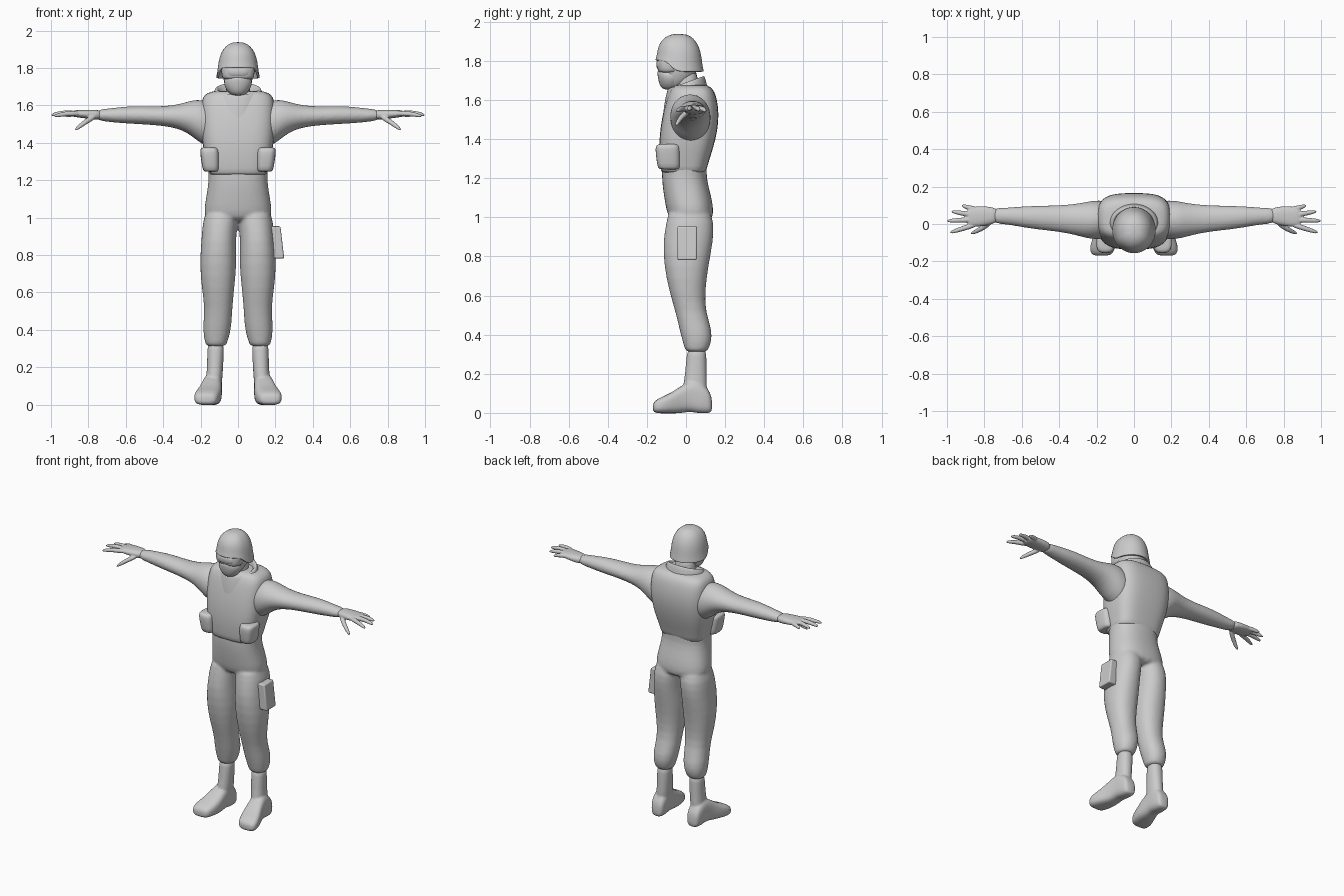
import bpy, bmesh, math
from mathutils import Vector

default_cube = bpy.data.objects.get("Cube")
if default_cube:
    bpy.data.objects.remove(default_cube, do_unlink=True)

GREY = (0.6, 0.6, 0.6, 1.0)
material = bpy.data.materials.new("uniform_grey")
material.use_nodes = True
material.diffuse_color = GREY
for node in material.node_tree.nodes:
    if node.type == 'BSDF_PRINCIPLED':
        node.inputs["Base Color"].default_value = GREY

X, Y, Z = range(3)
SEGMENTS = 24
ANGLES = [math.tau * i / SEGMENTS for i in range(SEGMENTS)]


def bridge(bm, rings, cap_start=True, cap_end=True):
    """Skin a list of point rings."""
    loops = [[bm.verts.new(p) for p in ring] for ring in rings]
    for low, high in zip(loops, loops[1:]):
        for i in range(SEGMENTS):
            j = (i + 1) % SEGMENTS
            bm.faces.new((low[i], low[j], high[j], high[i]))
    if cap_start:
        bm.faces.new(loops[0])
    if cap_end:
        bm.faces.new(loops[-1])


def rounded(angle, power):
    """Point on a unit superellipse."""
    c, s = math.cos(angle), math.sin(angle)
    return (math.copysign(abs(c) ** (2 / power), c),
            math.copysign(abs(s) ** (2 / power), s))


def loft(bm, axis, rows, power=2.2, side=1):
    """Rows hold the station on the axis, then low/high limits of the other two axes."""
    u, v = [a for a in (X, Y, Z) if a != axis]
    rings = []
    for station, u0, u1, v0, v1 in rows:
        ring = []
        for angle in ANGLES:
            a, b = rounded(angle, power)
            p = Vector()
            p[axis] = station
            p[u] = (u0 + u1) / 2 + a * (u1 - u0) / 2
            p[v] = (v0 + v1) / 2 + b * (v1 - v0) / 2
            p.x *= side
            ring.append(p)
        rings.append(ring)
    bridge(bm, rings)


def centred(rows):
    """Turn (z, half width, front, back) into full rows."""
    return [(z, -w, w, front, back) for z, w, front, back in rows]


def tube(bm, points, radii, side):
    """Tapered finger through points with a round tip."""
    pts = [Vector((p[0] * side, p[1], p[2])) for p in points]
    rings = []
    for i, p in enumerate(pts):
        along = (pts[min(i + 1, len(pts) - 1)] - pts[max(i - 1, 0)]).normalized()
        across = along.cross(Vector((0, 0, 1))).normalized()
        up = across.cross(along)
        rings.append([p + radii[i] * (math.cos(a) * across + math.sin(a) * up) for a in ANGLES])
    bridge(bm, rings)


def finish(name, bm, subdivide=1, voxel=0, smoothing=4):
    bmesh.ops.recalc_face_normals(bm, faces=bm.faces[:])
    for face in bm.faces:
        face.smooth = True
    mesh = bpy.data.meshes.new(name)
    bm.to_mesh(mesh)
    bm.free()
    mesh.materials.append(material)
    obj = bpy.data.objects.new(name, mesh)
    bpy.context.collection.objects.link(obj)
    if subdivide:
        obj.modifiers.new("Subdivide", 'SUBSURF').levels = subdivide
        obj.modifiers["Subdivide"].render_levels = subdivide
    if voxel:
        fuse = obj.modifiers.new("Fuse", 'REMESH')
        fuse.mode = 'VOXEL'
        fuse.voxel_size = voxel
        fuse.use_smooth_shade = True
        relax = obj.modifiers.new("Relax", 'SMOOTH')
        relax.factor = 0.5
        relax.iterations = smoothing
    return obj


def simple(name, rows, power=2.2, axis=Z, side=1):
    bm = bmesh.new()
    loft(bm, axis, rows, power, side)
    return finish(name, bm)


# Suit: torso, legs and sleeves fused into one skin
torso = centred([
    (.97, .17, -.08, .135), (1.03, .185, -.1, .143), (1.1, .173, -.112, .132),
    (1.17, .161, -.122, .112), (1.24, .156, -.125, .102), (1.35, .17, -.12, .12),
    (1.5, .18, -.11, .15), (1.6, .17, -.08, .13), (1.65, .12, -.05, .1)])
leg = [
    (1.06, -.01, .17, -.09, .12), (.97, .002, .19, -.1, .145), (.88, .012, .196, -.12, .14),
    (.75, .006, .206, -.113, .115), (.62, .02, .194, -.086, .097), (.52, .03, .178, -.055, .1),
    (.42, .034, .188, -.032, .135), (.36, .048, .183, -.016, .13),
    (.325, .06, .174, -.006, .114), (.31, .068, .168, .002, .106)]
sleeve = [
    (.1, -.07, .12, 1.36, 1.6), (.19, -.085, .13, 1.385, 1.635), (.25, -.078, .12, 1.44, 1.628),
    (.31, -.06, .108, 1.474, 1.607), (.4, -.042, .1, 1.491, 1.594), (.5, -.032, .099, 1.498, 1.597),
    (.6, -.018, .095, 1.503, 1.595), (.68, -.002, .087, 1.51, 1.585), (.77, .002, .088, 1.52, 1.577)]
bm = bmesh.new()
loft(bm, Z, torso, 2.4)
for side in (1, -1):
    loft(bm, Z, leg, 2.2, side)
    loft(bm, X, sleeve, 2, side)
finish("suit", bm, voxel=.009, smoothing=5)

# Hands and boots
palm = [(.72, .006, .085, 1.52, 1.577), (.79, -.008, .096, 1.527, 1.577),
        (.85, -.018, .094, 1.535, 1.576), (.9, -.01, .085, 1.541, 1.572)]
fingers = [
    [(.84, .0, 1.555), (.92, -.026, 1.558), (.99, -.048, 1.541)],
    [(.86, .022, 1.558), (.94, .02, 1.562), (1.004, .016, 1.547)],
    [(.86, .048, 1.557), (.92, .058, 1.56), (.98, .068, 1.546)],
    [(.83, .073, 1.555), (.88, .087, 1.556), (.925, .1, 1.542)],
    [(.76, .015, 1.545), (.82, -.03, 1.51), (.875, -.053, 1.465)]]
boot_shaft = [(.35, .07, .166, .005, .106), (.25, .077, .164, .0, .105),
              (.16, .082, .168, -.01, .107), (.06, .088, .178, -.03, .11)]
foot = [(.135, .1, .165, .005, .07), (.115, .088, .18, -.003, .13), (.06, .085, .186, -.003, .165),
        (.02, .086, .19, .008, .165), (-.03, .085, .203, -.003, .135), (-.08, .088, .224, -.003, .1),
        (-.13, .1, .238, -.003, .08), (-.16, .115, .23, .0, .062), (-.17, .135, .212, .01, .045)]
for side, label in ((1, "left"), (-1, "right")):
    bm = bmesh.new()
    loft(bm, X, palm, 2.4, side)
    for finger in fingers:
        tube(bm, finger, (.016, .0135, .009), side)
    finish(label + "_hand", bm, voxel=.004, smoothing=3)
    bm = bmesh.new()
    loft(bm, Z, boot_shaft, 2.2, side)
    loft(bm, Y, foot, 3, side)
    finish(label + "_boot", bm, voxel=.007, smoothing=3)
    # Rounded ammunition pouch on the lower vest
    simple(label + "_chest_pouch", [
        (1.245, .11, .175, -.13, -.04), (1.25, .1, .188, -.145, -.03), (1.3, .1, .196, -.152, -.03),
        (1.355, .1, .204, -.158, -.03), (1.372, .108, .2, -.15, -.035), (1.376, .12, .18, -.13, -.05)],
        3, Z, side)

# Armoured vest
simple("vest", centred([
    (1.225, .15, -.12, .095), (1.235, .158, -.13, .104), (1.29, .168, -.135, .118),
    (1.36, .186, -.139, .142), (1.45, .198, -.133, .163), (1.53, .2, -.119, .169),
    (1.6, .198, -.102, .16), (1.645, .19, -.085, .146), (1.668, .165, -.07, .125),
    (1.68, .12, -.05, .1)]), 3.2)

# Stand-up collar, lower at the throat
bm = bmesh.new()
collar = [(1.57, .15, .118), (1.62, .142, .112), (1.665, .133, .102), (1.69, .123, .095),
          (1.692, .112, .086), (1.67, .1, .074), (1.6, .09, .066)]
bridge(bm, [[Vector((rx * math.cos(a), ry * math.sin(a), z + .36 * ry * math.sin(a)))
             for a in ANGLES] for z, rx, ry in collar], False, False)
finish("collar", bm)

# Neck and head
simple("neck", centred([(1.55, .075, -.06, .07), (1.65, .066, -.055, .062), (1.78, .064, -.06, .06)]))
simple("head", centred([
    (1.655, .03, -.105, -.04), (1.67, .05, -.125, -.01), (1.7, .068, -.134, .03),
    (1.74, .079, -.134, .055), (1.79, .085, -.134, .068), (1.85, .084, -.12, .065),
    (1.89, .06, -.09, .04)]))

# Face mask with a nose ridge
simple("face_mask", centred([
    (1.652, .028, -.112, -.06), (1.668, .052, -.132, -.03), (1.7, .072, -.142, -.02),
    (1.725, .077, -.146, -.02), (1.748, .068, -.147, -.03), (1.757, .04, -.14, -.05)]), 2)

# Goggles: padded frame, raised lens and strap
simple("goggle_frame", centred([
    (1.74, .07, -.128, -.04), (1.744, .08, -.142, -.03), (1.758, .088, -.147, -.025),
    (1.805, .09, -.148, -.025), (1.82, .084, -.14, -.03), (1.823, .07, -.125, -.04)]), 2.7)
simple("goggle_lens", centred([
    (1.757, .062, -.145, -.06), (1.76, .07, -.151, -.06),
    (1.8, .072, -.152, -.06), (1.804, .064, -.146, -.06)]), 2.7)
simple("goggle_strap", centred([
    (1.765, .086, -.12, .06), (1.767, .09, -.125, .072),
    (1.797, .092, -.125, .076), (1.8, .087, -.12, .07)]))

# Helmet with a raised brow and ear flaps
def rim_height(angle):
    t = min(max((-math.sin(angle) - .1) / .55, 0), 1)
    return 1.746 + .058 * t * t * (3 - 2 * t)


profile = [(0, 1.03), (.05, 1.02), (.2, .97), (.42, .93), (.62, .85), (.8, .7), (.93, .48), (.99, .22)]
bm = bmesh.new()
bridge(bm, [[Vector((.114 * size * math.cos(a), -.033 + .121 * size * math.sin(a),
                     rim_height(a) * (1 - t) + 1.94 * t)) for a in ANGLES]
            for t, size in profile], False, True)
helmet = finish("helmet", bm)
shell = helmet.modifiers.new("Shell", 'SOLIDIFY')
shell.thickness = .012
shell.offset = -1

# Thigh pouch on the left leg, leaning with the thigh
bm = bmesh.new()
bmesh.ops.create_cube(bm, size=1)
for vert in bm.verts:
    lean = -.02 * vert.co.z
    vert.co = Vector((.208 + lean + .058 * vert.co.x, .006 + .1 * vert.co.y, .868 + .172 * vert.co.z))
pouch = finish("thigh_pouch", bm, subdivide=0)
edge = pouch.modifiers.new("Soft edges", 'BEVEL')
edge.width = .008
edge.segments = 3
bpy.context.view_layer.objects.active = pouch
pouch.select_set(True)
bpy.ops.object.shade_smooth_by_angle(angle=math.radians(40))
